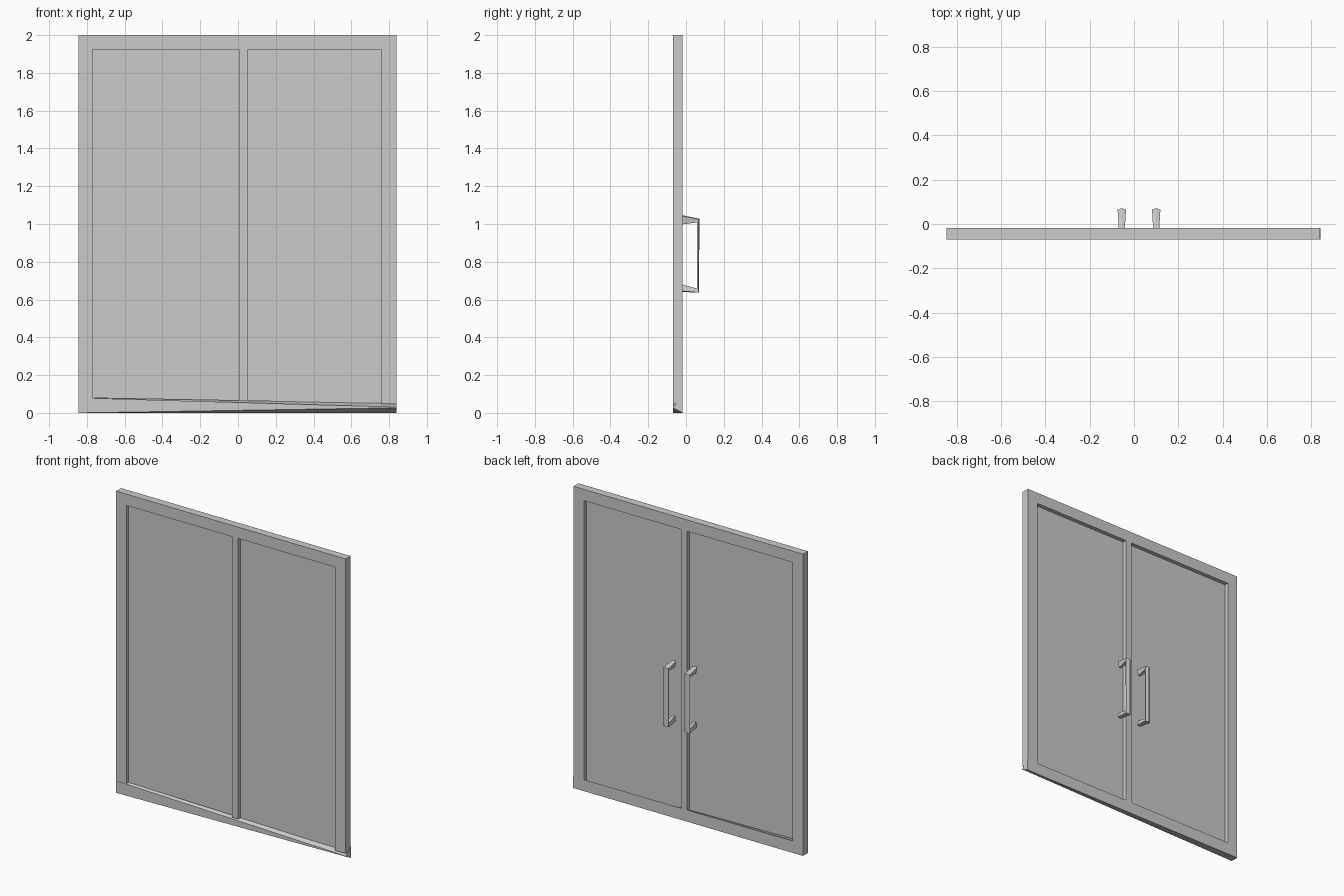
import bpy

if "Cube" in bpy.data.objects:
    bpy.data.objects.remove(bpy.data.objects["Cube"])

Y0, Y1 = -0.07, -0.018   # front and back of the frame


def mesh_object(name, verts, faces):
    me = bpy.data.meshes.new(name)
    me.from_pydata(verts, [], faces)
    me.update()
    ob = bpy.data.objects.new(name, me)
    bpy.context.collection.objects.link(ob)
    return ob


def loft(name, sections):
    """Join equal-sized cross-sections into a capped solid."""
    n = len(sections[0])
    verts = [p for s in sections for p in s]
    faces = [tuple(range(n))[::-1],
             tuple(range(len(verts) - n, len(verts)))]
    for k in range(len(sections) - 1):
        for i in range(n):
            j = (i + 1) % n
            faces.append((k * n + i, k * n + j, (k + 1) * n + j, (k + 1) * n + i))
    ob = mesh_object(name, verts, faces)
    import bmesh
    bm = bmesh.new()
    bm.from_mesh(ob.data)
    bmesh.ops.recalc_face_normals(bm, faces=bm.faces)
    bm.to_mesh(ob.data)
    bm.free()
    return ob


def bar(name, x0, x1, z0, z1):
    return loft(name, [[(x, Y0, z0), (x, Y1, z0), (x, Y1, z1), (x, Y0, z1)]
                       for x in (x0, x1)])


# Upright stiles and top rail
bar("left_stile", -0.845, -0.77, 0.08, 1.925)
bar("centre_stile", 0.005, 0.05, 0.065, 1.925)
bar("right_stile", 0.76, 0.838, 0.047, 1.925)
bar("top_rail", -0.845, 0.838, 1.925, 2.0)

# Bottom rail, twisted towards its right end
loft("bottom_rail", [
    [(-0.845, Y0, 0), (-0.845, Y1, 0), (-0.845, Y1, 0.08), (-0.845, Y0, 0.08)],
    [(0.84, Y0, 0.027), (0.84, Y1, 0), (0.84, Y1, 0.076), (0.84, Y0, 0.031)]])

# Door panes, set midway in the frame
for name, x0, x1, zl, zr in (("left_pane", -0.77, 0.005, 0.079, 0.065),
                             ("right_pane", 0.05, 0.76, 0.064, 0.05)):
    y = -0.045
    mesh_object(name, [(x0, y, zl), (x1, y, zr), (x1, y, 1.925), (x0, y, 1.925)],
                [(0, 1, 2, 3)])


# Pull handles: flat bar with two tapering arms
def handle(name, cx):
    # half width outer, half width inner, outer (y, z), ridge (y, z), inner (y, z)
    stations = [
        (0.014, 0.006, (Y1, 1.042), (Y1, 1.046), (Y1, 0.998)),
        (0.019, 0.015, (0.065, 1.026), (0.071, 1.028), (0.057, 1.008)),
        (0.019, 0.015, (0.065, 0.637), (0.069, 0.637), (0.059, 0.658)),
        (0.014, 0.006, (Y1, 0.645), (Y1, 0.640), (Y1, 0.680))]
    loft(name, [[(cx - wo, *o), (cx, *r), (cx + wo, *o), (cx + wi, *i), (cx - wi, *i)]
                for wo, wi, o, r, i in stations])


handle("left_handle", -0.055)
handle("right_handle", 0.10)
